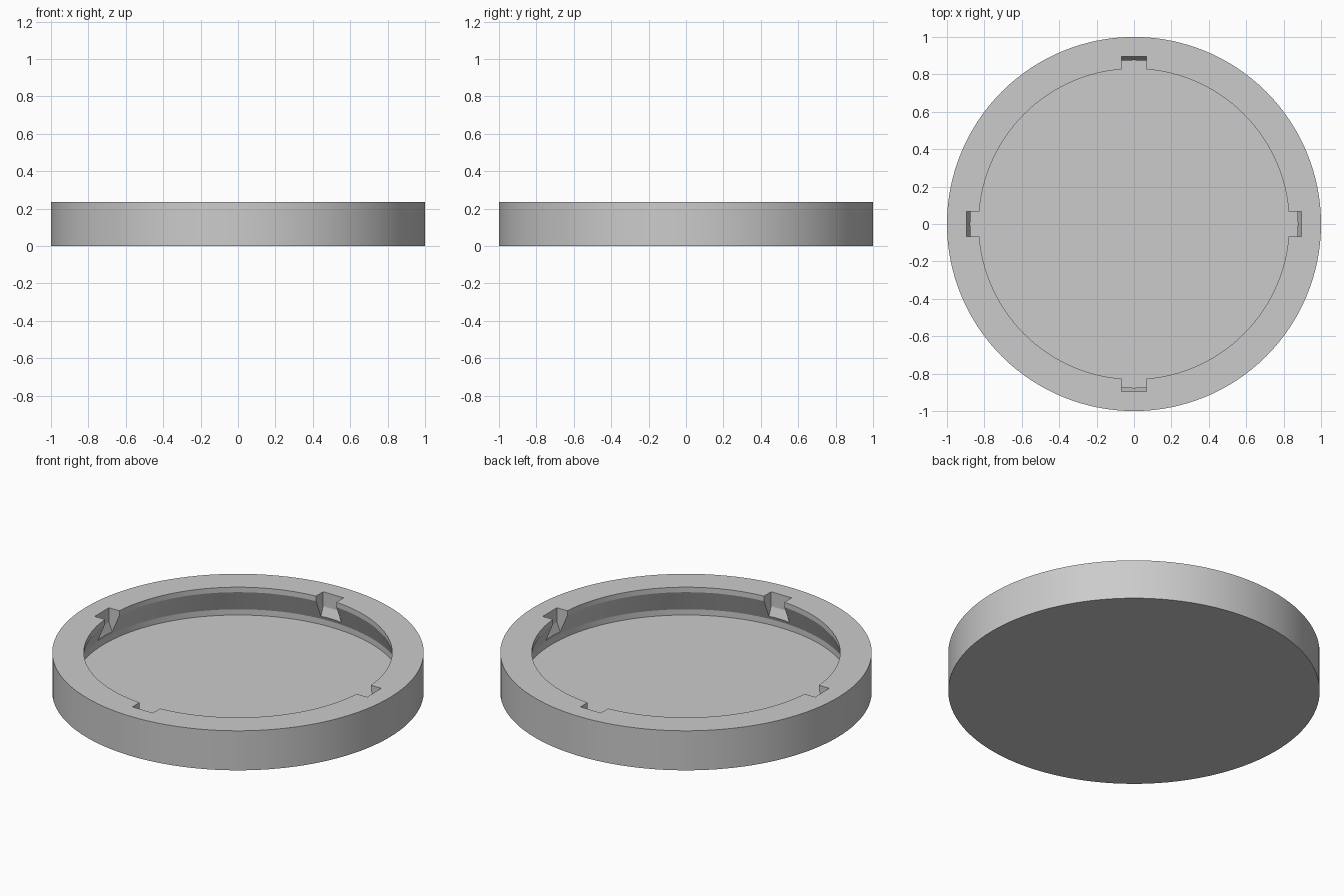
import bpy, bmesh, math
from mathutils import Matrix, Vector

cube = bpy.data.objects.get("Cube")
if cube:
    bpy.data.objects.remove(cube, do_unlink=True)

SEGMENTS = 128

grey = bpy.data.materials.new("plain_grey")
grey.diffuse_color = (0.6, 0.6, 0.6, 1)
grey.use_nodes = True
grey.node_tree.nodes["Principled BSDF"].inputs["Base Color"].default_value = (0.6, 0.6, 0.6, 1)


def make_object(name, bm):
    bmesh.ops.recalc_face_normals(bm, faces=bm.faces)
    mesh = bpy.data.meshes.new(name)
    bm.to_mesh(mesh)
    bm.free()
    mesh.materials.append(grey)
    obj = bpy.data.objects.new(name, mesh)
    bpy.context.collection.objects.link(obj)
    return obj


def revolve(name, profile):
    """Spin an (r, z) profile that starts and ends on the axis."""
    bm = bmesh.new()
    verts = [bm.verts.new((r, 0, z)) for r, z in profile]
    edges = [bm.edges.new(pair) for pair in zip(verts, verts[1:])]
    bmesh.ops.spin(bm, geom=verts + edges, axis=(0, 0, 1), cent=(0, 0, 0),
                   angle=math.tau, steps=SEGMENTS, use_duplicate=False)
    bmesh.ops.remove_doubles(bm, verts=bm.verts, dist=1e-5)
    return make_object(name, bm)


# Shallow cap: base, outer wall, short lip, undercut and inner floor
cap = revolve("round_cap", [
    (0, 0), (1, 0), (1, 0.235), (0.83, 0.235), (0.83, 0.205),
    (0.885, 0.078), (0.885, 0.044), (0, 0.044)])

# Four entry notches through the lip, each with a sloped foot
notch_profile = [(0.7, 0.3), (0.895, 0.3), (0.895, 0.15), (0.868, 0.08), (0.7, 0.08)]
HALF_WIDTH = 0.067
bm = bmesh.new()
for i in range(4):
    turn = Matrix.Rotation(i * math.pi / 2, 3, 'Z')
    face = bm.faces.new([bm.verts.new(turn @ Vector((r, -HALF_WIDTH, z)))
                         for r, z in notch_profile])
    side = bmesh.ops.extrude_face_region(bm, geom=[face])
    moved = [v for v in side["geom"] if isinstance(v, bmesh.types.BMVert)]
    bmesh.ops.translate(bm, verts=moved, vec=turn @ Vector((0, 2 * HALF_WIDTH, 0)))
cutter = make_object("notch_cutter", bm)
cutter.hide_render = True

# Cut the notches, then bake the result and discard the cutter
cut = cap.modifiers.new("notches", 'BOOLEAN')
cut.operation = 'DIFFERENCE'
cut.solver = 'EXACT'
cut.object = cutter
bpy.ops.object.select_all(action='DESELECT')
bpy.context.view_layer.objects.active = cap
cap.select_set(True)
bpy.ops.object.modifier_apply(modifier=cut.name)
bpy.data.objects.remove(cutter, do_unlink=True)

# Smooth round walls with crisp rims
bpy.ops.object.shade_smooth_by_angle(angle=math.radians(20))
